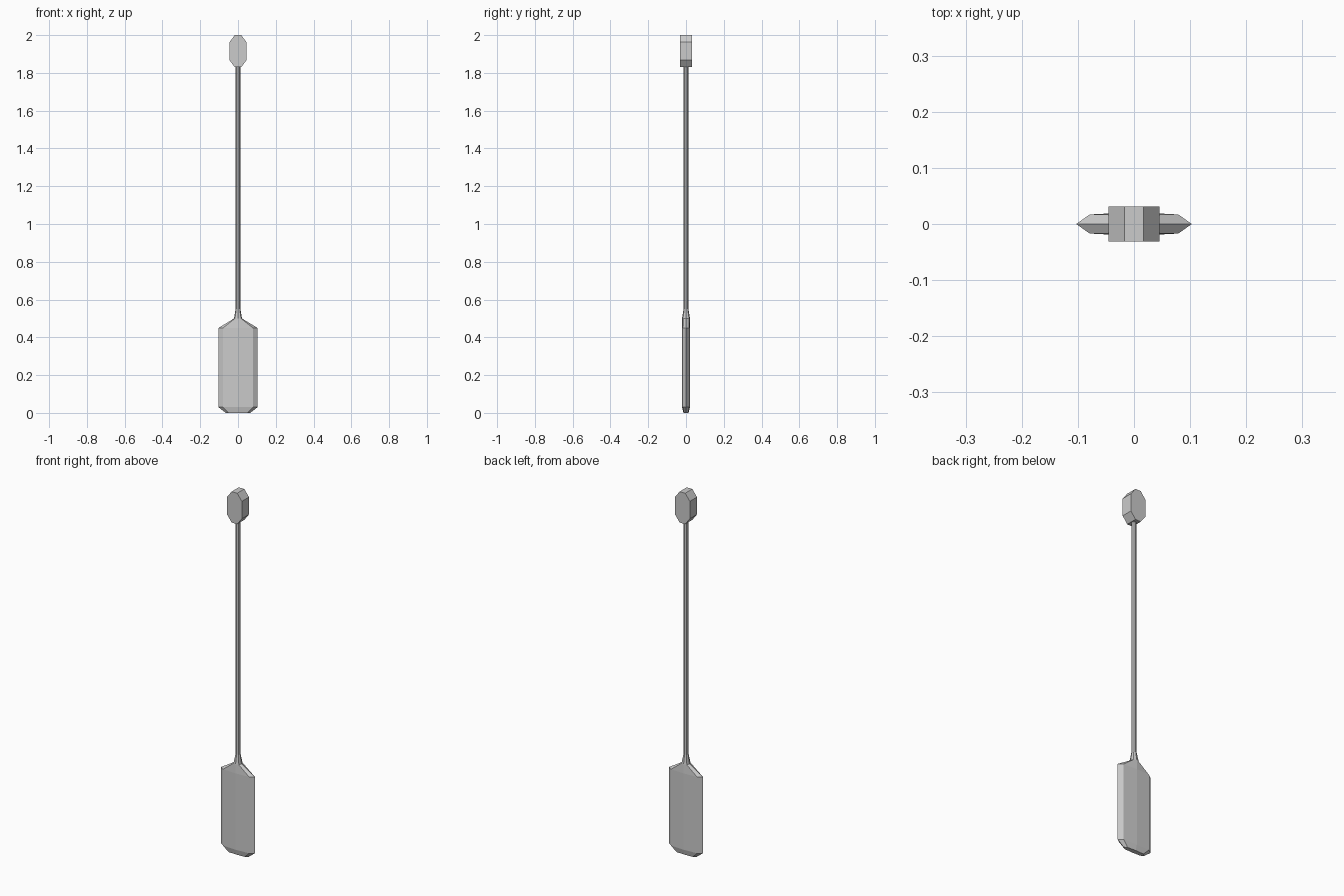
import bpy, bmesh

if "Cube" in bpy.data.objects:
    bpy.data.objects.remove(bpy.data.objects["Cube"])


def make_object(name, rings):
    """Skin a list of equal-length vertex rings and cap both ends."""
    bm = bmesh.new()
    loops = [[bm.verts.new(p) for p in ring] for ring in rings]
    n = len(loops[0])
    for a, b in zip(loops, loops[1:]):
        for i in range(n):
            j = (i + 1) % n
            bm.faces.new((a[i], a[j], b[j], b[i]))
    bm.faces.new(loops[0][::-1])
    bm.faces.new(loops[-1])
    bmesh.ops.recalc_face_normals(bm, faces=bm.faces)
    mesh = bpy.data.meshes.new(name)
    bm.to_mesh(mesh)
    bm.free()
    obj = bpy.data.objects.new(name, mesh)
    bpy.context.collection.objects.link(obj)
    return obj


def section(z, edge, side, side_y, mid_y):
    """Eight-sided section: sharp outer edges, bevel corners, centre ridge."""
    return [(edge, 0, z), (side, side_y, z), (0, mid_y, z), (-side, side_y, z),
            (-edge, 0, z), (-side, -side_y, z), (0, -mid_y, z), (side, -side_y, z)]


# Blade, neck and shaft as one continuous skin
make_object("blade_and_shaft", [section(*s) for s in (
    (0.00, 0.065, 0.050, 0.011, 0.013),
    (0.03, 0.103, 0.079, 0.017, 0.021),
    (0.45, 0.103, 0.079, 0.017, 0.021),
    (0.50, 0.021, 0.016, 0.016, 0.021),
    (0.55, 0.013, 0.0092, 0.0092, 0.013),
    (1.84, 0.013, 0.0092, 0.0092, 0.013),
)])

# Grip: elongated octagon extruded front to back
outline = [(0.017, 2.0), (0.045, 1.963), (0.045, 1.867), (0.017, 1.83)]
outline += [(-x, z) for x, z in reversed(outline)]
make_object("grip", [[(x, y, z) for x, z in outline] for y in (-0.031, 0.031)])
